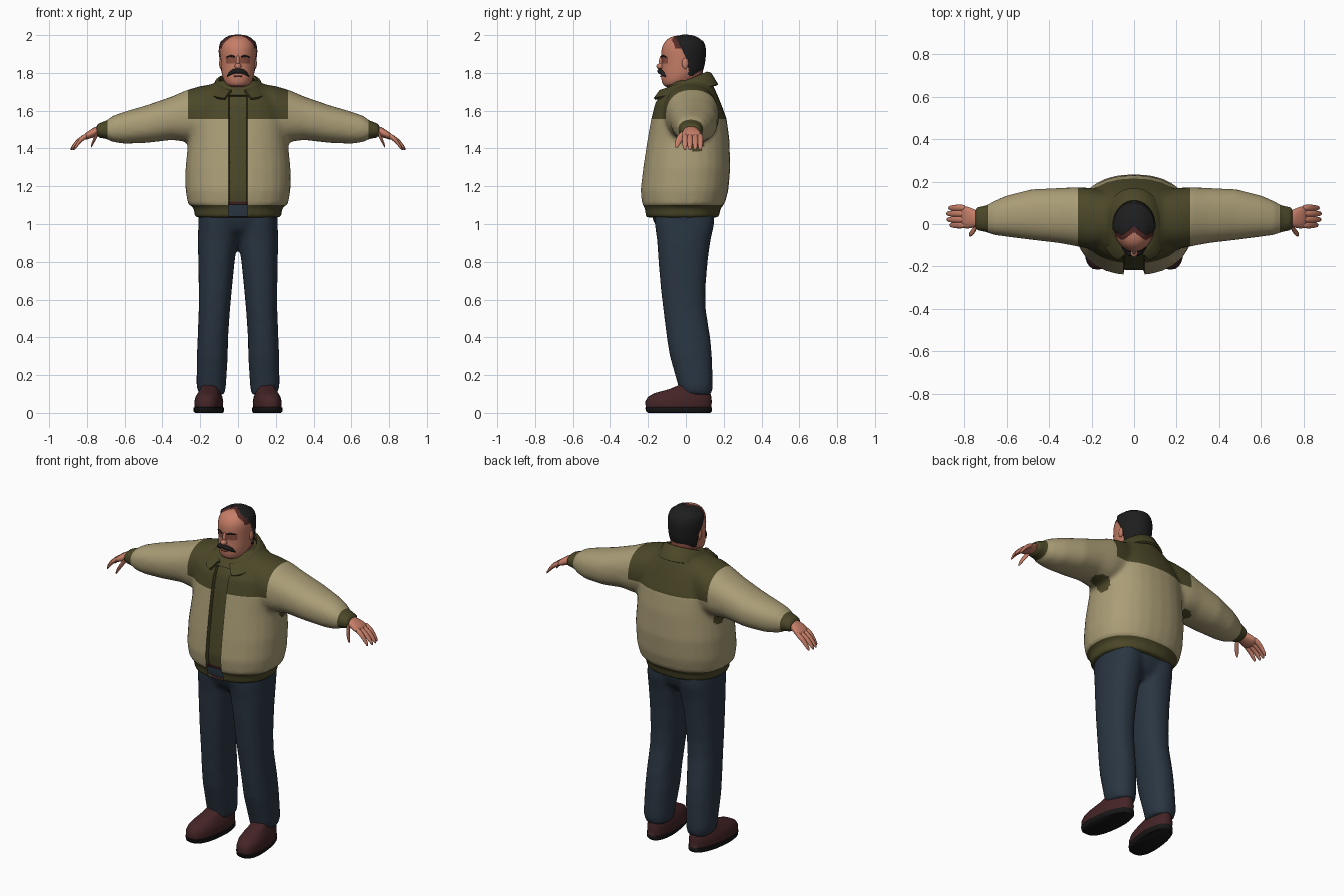
import bpy, bmesh, math
from mathutils import Vector

cube = bpy.data.objects.get("Cube")
if cube:
    bpy.data.objects.remove(cube)


def material(name, *rgb):
    linear = [(c / 255 / 12.92) if c < 11 else ((c / 255 + .055) / 1.055) ** 2.4 for c in rgb]
    m = bpy.data.materials.new(name)
    m.use_nodes = True
    m.diffuse_color = (*linear, 1)
    m.node_tree.nodes["Principled BSDF"].inputs["Base Color"].default_value = (*linear, 1)
    return m


TAN = material("tan cloth", 170, 157, 118)
OLIVE = material("olive cloth", 75, 71, 40)
DENIM = material("dark denim", 42, 54, 66)
SKIN = material("skin", 198, 126, 103)
SHADE = material("ruddy skin", 142, 82, 68)
SCALP = material("dark red scalp", 84, 42, 40)
HAIR = material("black hair", 30, 30, 31)
LEATHER = material("brown leather", 68, 36, 38)
SOLE = material("black sole", 24, 23, 24)


def loft(bm, rings, axis="z", sides=28, power=.88):
    """Closed tube through rings of (station, u0, u1, v0, v1)."""
    loops = []
    for t, u0, u1, v0, v1 in rings:
        loop = []
        for i in range(sides):
            a = math.tau * i / sides
            c, s = math.cos(a), math.sin(a)
            u = (u0 + u1) / 2 + (u1 - u0) / 2 * math.copysign(abs(c) ** power, c)
            v = (v0 + v1) / 2 + (v1 - v0) / 2 * math.copysign(abs(s) ** power, s)
            loop.append(bm.verts.new((u, v, t) if axis == "z" else (t, u, v)))
        loops.append(loop)
    for a, b in zip(loops, loops[1:]):
        for i in range(sides):
            j = (i + 1) % sides
            bm.faces.new((a[i], a[j], b[j], b[i]))
    bm.faces.new(loops[0])
    bm.faces.new(loops[-1])


def tube(bm, points, radii, sides=10):
    """Tapered limb along x."""
    loft(bm, [(x, y - r, y + r, z - r, z + r) for (x, y, z), r in zip(points, radii)], "x", sides, 1)


def ball(bm, centre, size):
    made = bmesh.ops.create_uvsphere(bm, u_segments=16, v_segments=10, radius=1)["verts"]
    for v in made:
        v.co = Vector(centre) + Vector(a * b for a, b in zip(v.co, size))


def mirror_x(bm):
    copy = bmesh.ops.duplicate(bm, geom=bm.verts[:] + bm.edges[:] + bm.faces[:])["geom"]
    for v in copy:
        if isinstance(v, bmesh.types.BMVert):
            v.co.x *= -1


def build(name, bm, mats, subsurf=0, voxel=0, thick=0):
    bmesh.ops.recalc_face_normals(bm, faces=bm.faces[:])
    mesh = bpy.data.meshes.new(name)
    bm.to_mesh(mesh)
    bm.free()
    ob = bpy.data.objects.new(name, mesh)
    bpy.context.collection.objects.link(ob)
    if voxel:
        m = ob.modifiers.new("fuse", "REMESH")
        m.mode, m.voxel_size = "VOXEL", voxel
        m = ob.modifiers.new("soften", "SMOOTH")
        m.factor, m.iterations = .5, 6
    if thick:
        m = ob.modifiers.new("thickness", "SOLIDIFY")
        m.thickness, m.offset = thick, 0
    if subsurf:
        m = ob.modifiers.new("round", "SUBSURF")
        m.levels = m.render_levels = subsurf
    # Bake modifiers so faces can be coloured by rule
    graph = bpy.context.evaluated_depsgraph_get()
    ob.data = bpy.data.meshes.new_from_object(ob.evaluated_get(graph))
    ob.modifiers.clear()
    ob.data.materials.clear()
    for m in mats:
        ob.data.materials.append(m)
    return ob


def finish(ob, rule=None, edit=None, angle=50):
    bm = bmesh.new()
    bm.from_mesh(ob.data)
    if edit:
        edit(bm)
    for f in bm.faces:
        f.material_index = rule(f.calc_center_median(), f.normal) if rule else 0
    bm.to_mesh(ob.data)
    bm.free()
    bpy.ops.object.select_all(action="DESELECT")
    ob.select_set(True)
    bpy.context.view_layer.objects.active = ob
    bpy.ops.object.shade_smooth_by_angle(angle=math.radians(angle))


# Jacket: sleeves mirrored, fused with the body
bm = bmesh.new()
loft(bm, [(.08, -.09, .14, 1.5, 1.75), (.2, -.12, .17, 1.44, 1.73), (.27, -.105, .175, 1.435, 1.71),
          (.35, -.09, .17, 1.445, 1.675), (.48, -.075, .165, 1.43, 1.63), (.6, -.06, .135, 1.425, 1.595),
          (.67, -.05, .105, 1.435, 1.57), (.69, -.04, .09, 1.45, 1.55), (.75, -.03, .08, 1.458, 1.53)], "x")
mirror_x(bm)
body = [(1.035, .23, -.215, .175), (1.09, .235, -.22, .185), (1.105, .265, -.235, .205),
        (1.18, .278, -.242, .225), (1.3, .278, -.228, .235), (1.45, .262, -.205, .23),
        (1.56, .262, -.185, .215), (1.64, .24, -.165, .185), (1.7, .19, -.125, .16), (1.76, .11, -.06, .13)]
loft(bm, [(z, -w, w, a, b) for z, w, a, b in body])
jacket = build("jacket", bm, [TAN, OLIVE, LEATHER], voxel=.013)
OPEN, YOKE, HEM = .05, 1.555, 1.1


def cut_jacket(bm):
    cuts = [((0, 0, z), (0, 0, 1)) for z in (YOKE, HEM, HEM + .02)]
    cuts += [((s * x, 0, 0), (1, 0, 0)) for x in (OPEN, .265, .69) for s in (-1, 1)]
    for point, normal in cuts:
        bmesh.ops.bisect_plane(bm, geom=bm.verts[:] + bm.edges[:] + bm.faces[:], plane_co=point, plane_no=normal)
    # Opened hem and sunken shirt strip
    gap = [f for f in bm.faces if abs(f.calc_center_median().x) < OPEN
           and f.calc_center_median().y < -.1 and 1.04 < f.calc_center_median().z < HEM]
    bmesh.ops.delete(bm, geom=gap, context="FACES")
    for v in bm.verts:
        if abs(v.co.x) < OPEN - .001 and v.co.y < -.1 and HEM < v.co.z < 1.68:
            v.co.y += .022


def jacket_rule(c, n):
    x = abs(c.x)
    strip = x < OPEN and c.y < -.1
    if strip and c.z < HEM + .02:
        return 2
    armpit = (Vector((x, c.y, c.z)) - Vector((.29, .06, 1.43))).length < .055
    return int(strip or armpit or c.z < HEM or x > .69 or (c.z > YOKE and x < .265))


finish(jacket, jacket_rule, cut_jacket)

# Folded collar, pointed at the front
bm = bmesh.new()
rows = []
for i in range(33):
    a = math.radians(-160 + 10 * i)
    s, c = math.sin(a), math.cos(a)
    f = (1 - c) / 2
    point = f ** 6
    inner = (.1 * s, .005 + .105 * c - .03 * f, 1.8 - .1 * f)
    fold = (.115 * s, .01 + .12 * c - .035 * f, 1.795 - .095 * f)
    outer = ((.14 + .08 * point) * s, .02 + .145 * c - .05 * f, 1.735 - .075 * f)
    rows.append([bm.verts.new(p) for p in (inner, fold, outer)])
for a, b in zip(rows, rows[1:]):
    for k in range(2):
        bm.faces.new((a[k], b[k], b[k + 1], a[k + 1]))
finish(build("collar", bm, [OLIVE], thick=.014))

# Trousers: two legs and hips fused
bm = bmesh.new()
loft(bm, [(.095, .072, .205, -.03, .135), (.14, .064, .22, -.04, .143), (.3, .054, .218, -.085, .138),
          (.39, .053, .214, -.1, .13), (.55, .042, .208, -.12, .105), (.65, .033, .208, -.132, .103),
          (.8, .018, .21, -.145, .115), (.91, .002, .213, -.152, .13), (1.0, 0, .21, -.165, .15),
          (1.1, 0, .2, -.17, .15)])
mirror_x(bm)
loft(bm, [(.92, -.1, .1, -.09, .08), (.97, -.2, .2, -.15, .13), (1.03, -.212, .212, -.178, .15),
          (1.15, -.205, .205, -.185, .15)])
finish(build("trousers", bm, [DENIM], voxel=.014))

# Shoes, toes turned slightly out
for side, label in ((1, "left"), (-1, "right")):
    bm = bmesh.new()
    loft(bm, [(0, -.07, .07, -.2, .13), (.008, -.077, .077, -.21, .137), (.028, -.077, .077, -.215, .137),
              (.03, -.072, .072, -.212, .135), (.06, -.073, .073, -.215, .137), (.085, -.068, .068, -.2, .135),
              (.105, -.058, .058, -.165, .13), (.125, -.05, .05, -.09, .12), (.15, -.045, .045, -.03, .11)], power=.8)
    for v in bm.verts:
        v.co.x = side * (v.co.x * (1 - .9 * max(0, v.co.y)) + .15 - .1 * v.co.y)
    finish(build(label + "_shoe", bm, [LEATHER, SOLE]), lambda c, n: int(c.z < .029))

# Hands: palm, four fingers and thumb
bm = bmesh.new()
loft(bm, [(.72, -.01, .06, 1.468, 1.522), (.75, -.015, .068, 1.462, 1.52), (.785, -.025, .085, 1.452, 1.498),
          (.82, -.02, .09, 1.44, 1.475)], "x", 14)
for y, reach in ((.076, -.006), (.049, .004), (.021, .002), (-.005, -.012)):
    tube(bm, [(.79, y, 1.473), (.83, y, 1.452), (.86 + reach, y, 1.425), (.885 + reach, y, 1.392)],
         (.016, .017, .015, .009))
tube(bm, [(.74, -.005, 1.485), (.755, -.03, 1.46), (.77, -.045, 1.43), (.78, -.05, 1.405)], (.018, .02, .016, .008))
mirror_x(bm)
finish(build("hands", bm, [SKIN], subsurf=1))

# Neck
bm = bmesh.new()
loft(bm, [(1.64, -.075, .075, -.125, .09), (1.7, -.075, .075, -.105, .09), (1.82, -.075, .075, -.08, .09)])
finish(build("neck", bm, [SHADE]))

# Head with a receding hairline
bm = bmesh.new()
skull = [(1.722, .035, -.1, -.03), (1.735, .06, -.122, 0), (1.76, .077, -.13, .04), (1.8, .088, -.132, .08),
         (1.85, .091, -.128, .093), (1.9, .094, -.132, .098), (1.94, .094, -.128, .098),
         (1.975, .08, -.105, .08), (1.993, .055, -.075, .05), (2.0, .02, -.03, .015)]
loft(bm, [(z, -w, w, a, b) for z, w, a, b in skull], sides=32, power=1)
head = build("head", bm, [SKIN, SHADE, SCALP, HAIR], subsurf=2)


def hairline(c):
    top = max(0, c.z - 1.86)
    wedge = max(0, 1 - abs(c.x) / .055) * .05 if c.z > 1.9 else 0
    return .012 - .5 * top + wedge


def is_hair(c):
    return c.z > 1.79 and c.y > hairline(c)


def grow_hair(bm):
    bm.normal_update()
    for v in bm.verts:
        if is_hair(v.co):
            v.co += v.normal * (.009 if v.co.z < 1.97 else .003)


def head_rule(c, n):
    if is_hair(c):
        return 3
    if c.z > 1.93 and c.y > hairline(c) - .03:
        return 2
    eyes = c.y < -.07 and 1.85 < c.z < 1.885 and .012 < abs(c.x) < .065
    return int(eyes or n.z < -.6)


finish(head, head_rule, grow_hair)

# Nose and ears
bm = bmesh.new()
ball(bm, (0, -.135, 1.835), (.018, .021, .016))
ball(bm, (0, -.128, 1.86), (.011, .014, .032))
for s in (-1, 1):
    ball(bm, (s * .091, -.004, 1.85), (.009, .017, .029))
finish(build("nose_and_ears", bm, [SKIN]))

# Drooping moustache, brows and mouth
bm = bmesh.new()
tube(bm, [(0, -.138, 1.81), (.025, -.137, 1.808), (.045, -.124, 1.797), (.058, -.11, 1.782)],
     (.013, .014, .011, .004))
tube(bm, [(.015, -.13, 1.884), (.035, -.124, 1.89), (.06, -.105, 1.885)], (.004, .006, .003))
mirror_x(bm)
finish(build("moustache_and_brows", bm, [HAIR]))
bm = bmesh.new()
ball(bm, (0, -.131, 1.782), (.025, .006, .005))
finish(build("mouth", bm, [SHADE]))
